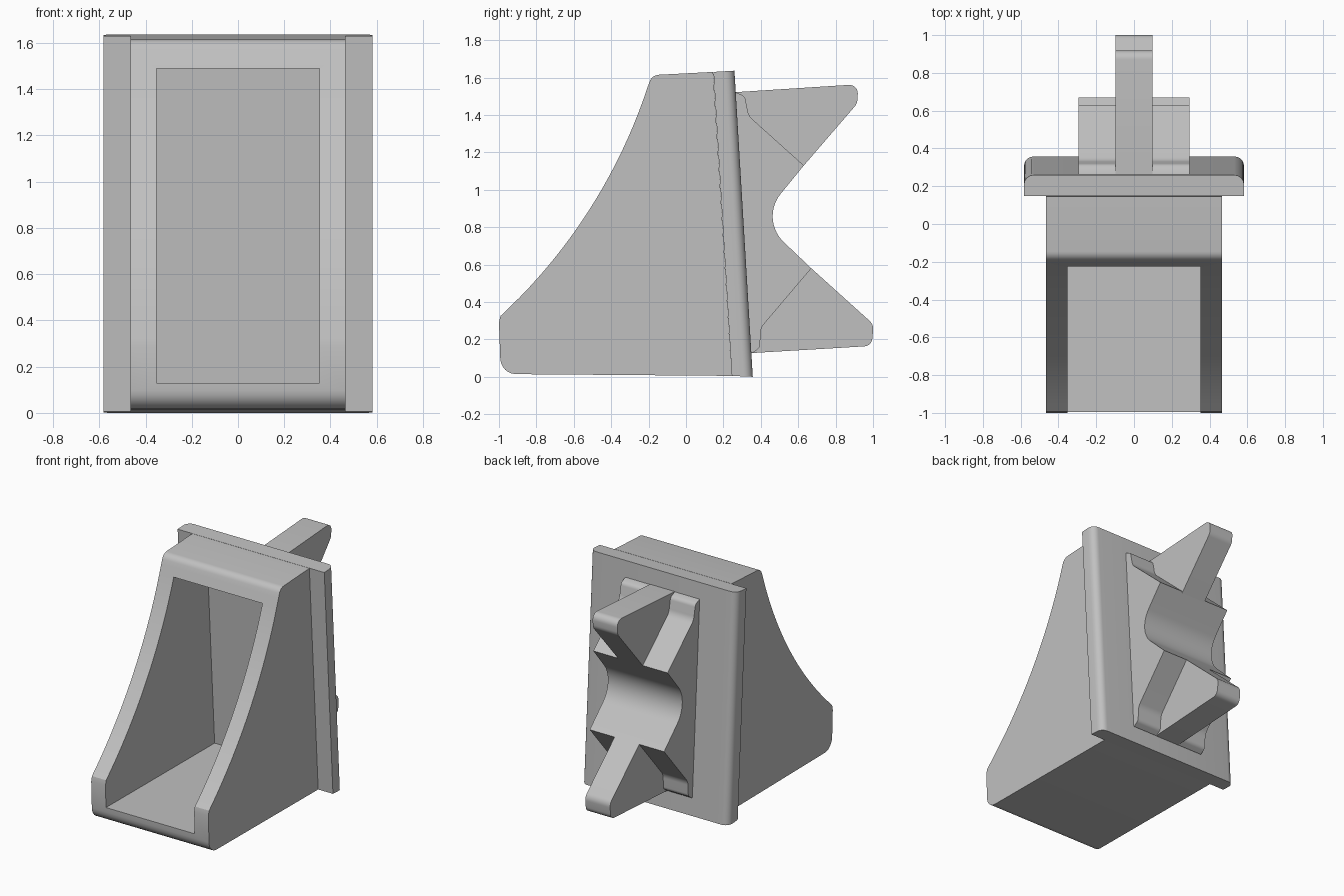
import bpy, bmesh
from math import sin, cos, pi, radians, atan2, hypot
from mathutils import Vector

if "Cube" in bpy.data.objects:
    bpy.data.objects.remove(bpy.data.objects["Cube"])

grey = bpy.data.materials.new("plain grey")
grey.use_nodes = True
COLOUR = (0.53, 0.53, 0.53, 1)
grey.diffuse_color = COLOUR
grey.node_tree.nodes["Principled BSDF"].inputs["Base Color"].default_value = COLOUR


def rounded(corners, steps=6):
    """Outline from (u, v, radius) corners, each rounded by its radius."""
    out = []
    n = len(corners)
    for i, (u, v, r) in enumerate(corners):
        p = Vector((u, v))
        if r == 0:
            out.append(p)
            continue
        a = Vector(corners[i - 1][:2]) - p
        b = Vector(corners[(i + 1) % n][:2]) - p
        half = a.angle(b) / 2
        da, db = a.normalized(), b.normalized()
        centre = p + (da + db).normalized() * r / sin(half)
        start = p + da * r / abs(sin(half) / cos(half)) - centre
        end = p + db * r / abs(sin(half) / cos(half)) - centre
        sweep = start.angle(end)
        for k in range(steps + 1):
            t = k / steps
            out.append(centre + (start * sin((1 - t) * sweep) + end * sin(t * sweep)) / sin(sweep))
    return out


def arc(p, q, half_turn, steps=20):
    """Points of an arc from p to q, turning left, without its ends."""
    p, q = Vector(p), Vector(q)
    chord = q - p
    r = chord.length / (2 * sin(half_turn))
    side = Vector((-chord.y, chord.x)).normalized()
    centre = (p + q) / 2 + side * r * cos(half_turn)
    a0 = atan2(p.y - centre.y, p.x - centre.x)
    return [centre + r * Vector((cos(a0 + 2 * half_turn * k / steps),
                                 sin(a0 + 2 * half_turn * k / steps)))
            for k in range(1, steps)]


def loft(name, low, high, smooth=True):
    """Solid joining two matching outlines."""
    bm = bmesh.new()
    a = [bm.verts.new(p) for p in low]
    b = [bm.verts.new(p) for p in high]
    bm.faces.new(a)
    bm.faces.new(b)
    for i in range(len(a)):
        bm.faces.new((a[i - 1], a[i], b[i], b[i - 1]))
    bmesh.ops.recalc_face_normals(bm, faces=bm.faces)
    mesh = bpy.data.meshes.new(name)
    bm.to_mesh(mesh)
    bm.free()
    mesh.materials.append(grey)
    ob = bpy.data.objects.new(name, mesh)
    bpy.context.collection.objects.link(ob)
    if smooth:
        smooth_off_edges(ob)
    return ob


def smooth_off_edges(ob):
    bpy.ops.object.select_all(action="DESELECT")
    ob.select_set(True)
    bpy.context.view_layer.objects.active = ob
    bpy.ops.object.shade_smooth_by_angle(angle=radians(25))


def side_prism(name, outline, half_width, smooth=True):
    return loft(name, [(-half_width, p[0], p[1]) for p in outline],
                [(half_width, p[0], p[1]) for p in outline], smooth)


# Hood with a concave front, hollowed from the front
front_low, front_high = (-1.0, 0.315), (-0.195, 1.585)
corners = [(0.245, 0.005, 0), (-0.99, 0.015, 0.085), (-1.0, 0.29, 0)]
outline = rounded(corners)
outline += [Vector((-0.992, 0.325))]
outline += arc((-0.992, 0.325), (-0.205, 1.55), radians(14.5))
outline += rounded([(-0.205, 1.55, 0), (-0.182, 1.613, 0.055), (0.145, 1.63, 0)])
hood = side_prism("hood", outline, 0.465, False)

cavity = [(-1.3, 0.132), (0.5, 0.12), (0.5, 1.53), (-0.4, 1.48)]
cutter = side_prism("cavity_cutter", [Vector(p) for p in cavity + [(-1.3, 1.43)]], 0.352, False)
cut = hood.modifiers.new("hollow", "BOOLEAN")
cut.object = cutter
cut.solver = "EXACT"
bpy.ops.object.select_all(action="DESELECT")
hood.select_set(True)
bpy.context.view_layer.objects.active = hood
bpy.ops.object.modifier_apply(modifier=cut.name)
bpy.data.objects.remove(cutter)
smooth_off_edges(hood)

# Leaning flange plate with rounded rear side edges
plan = rounded([(-0.582, 0, 0), (0.582, 0, 0), (0.582, 0.112, 0.05), (-0.582, 0.112, 0.05)])
loft("flange_plate",
     [(p.x, 0.245 + p.y, 0.005 - 0.045 * p.y) for p in plan],
     [(p.x, 0.147 + p.y, 1.63 + 0.06 * p.y) for p in plan])

# Wide saddle on the back, with a hollow for a rod
rod_hollow = rounded([(0.63, 1.13, 0), (0.395, 0.842, 0.19), (0.67, 0.58, 0)], 14)
saddle = rounded([(0.355, 0.128, 0), (0.395, 0.155, 0.035), (0.40, 0.262, 0.08), (0.67, 0.58, 0)])
saddle = saddle[:-1] + list(reversed(rod_hollow))
saddle += rounded([(0.63, 1.13, 0), (0.335, 1.395, 0.08), (0.315, 1.50, 0.035), (0.268, 1.52, 0)])[1:]
saddle += [Vector((0.22, 1.52)), Vector((0.30, 0.128))]
side_prism("saddle", saddle, 0.295)

# Narrow central fins above and below the hollow
fins = {
    "upper_fin": [(0.22, 1.519, 0), (0.922, 1.564, 0.045), (0.915, 1.46, 0.06),
                  (0.62, 1.118, 0), (0.26, 1.2, 0)],
    "lower_fin": [(0.30, 0.124, 0), (0.993, 0.165, 0.045), (1.003, 0.28, 0.06),
                  (0.66, 0.589, 0), (0.33, 0.5, 0)],
}
for name, pts in fins.items():
    side_prism(name, rounded(pts), 0.098)
